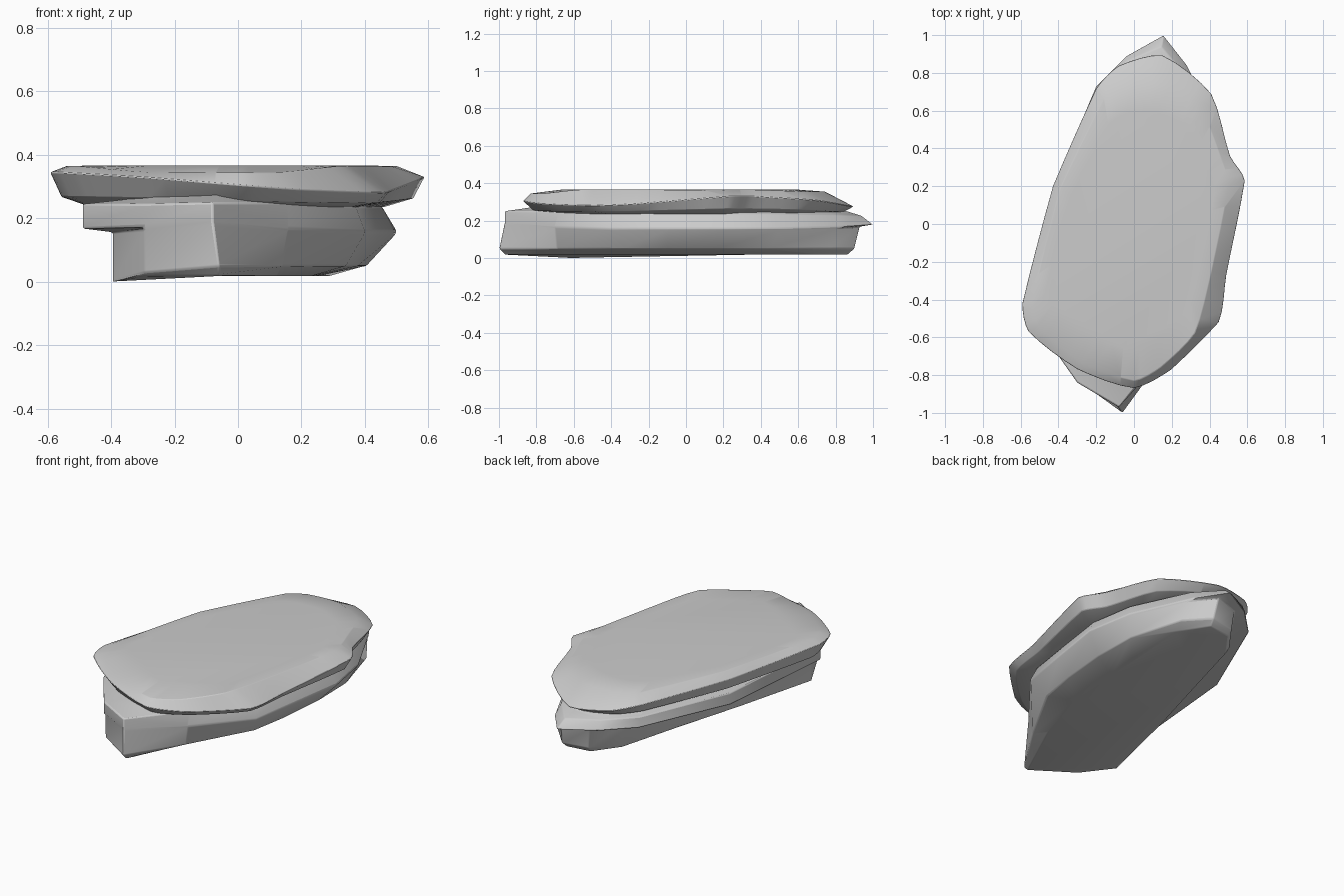
import bpy, bmesh
from mathutils import Vector

if "Cube" in bpy.data.objects:
    bpy.data.objects.remove(bpy.data.objects["Cube"])

# Outlines run anticlockwise from the front tip; all share 14 points
FOOT = [(-.06, -1, .05), (.14, -.69, .05), (.34, -.33, .05), (.38, -.1, .05),
        (.405, .18, .05), (.4, .45, .05), (.31, .77, .05), (.19, .9, .05),
        (.04, .87, .05), (-.07, .72, .04), (-.17, .35, .03), (-.29, -.12, .015),
        (-.395, -.62, 0), (-.295, -.83, .03)]
LEDGE = [(-.08, -.97, .19), (.16, -.7, .17), (.4, -.4, .16), (.45, -.1, .16),
         (.5, .22, .16), (.45, .5, .16), (.28, .84, .17), (.155, 1, .18),
         (-.04, .89, .18), (-.2, .73, .18), (-.43, .19, .175), (-.46, -.2, .17),
         (-.49, -.57, .168), (-.3, -.84, .175)]
SLAB = [(0, -.87, .305), (.2, -.77, .29), (.45, -.52, .28), (.49, -.27, .29),
        (.588, .23, .33), (.51, .36, .33), (.41, .69, .31), (.15, .895, .275),
        (-.08, .84, .29), (-.2, .72, .31), (-.43, .2, .33), (-.592, -.42, .345),
        (-.56, -.57, .345), (-.3, -.77, .33)]
PLATE = [(0, -.83), (.14, -.76), (.32, -.58), (.41, -.25), (.5, .2), (.45, .38),
         (.34, .64), (.14, .74), (-.05, .73), (-.16, .66), (-.39, .19),
         (-.54, -.41), (-.51, -.54), (-.28, -.73)]


def ring(pts, scale=1.0, z=None):
    """Scaled copy of an outline, optionally flattened to z."""
    return [Vector((p[0] * scale, p[1] * scale, p[2] if z is None else z))
            for p in pts]


def rounded(pts, steps=4):
    """Interpolate an outline with gentle curves that keep its corners."""
    n, out = len(pts), []
    for i in range(n):
        a, b, c, d = (pts[(i + k) % n] for k in (-1, 0, 1, 2))
        size = (c - b).length
        m0 = (c - a).normalized() * size * .8
        m1 = (d - b).normalized() * size * .8
        for s in range(steps):
            t = s / steps
            out.append(b * (2*t**3 - 3*t*t + 1) + m0 * (t**3 - 2*t*t + t)
                       + c * (3*t*t - 2*t**3) + m1 * (t**3 - t*t))
    # long straight sides stay straighter by blending with the plain polygon
    flat = [pts[i].lerp(pts[(i + 1) % n], s / steps)
            for i in range(n) for s in range(steps)]
    return [f.lerp(o, .75 if (pts[i // steps] - pts[(i // steps + 1) % n]).length < .35
                   else .3) for i, (f, o) in enumerate(zip(flat, out))]


def loft(name, rings, bevel):
    bm = bmesh.new()
    loops = [[bm.verts.new(p) for p in r] for r in rings]
    n = len(loops[0])
    for a, b in zip(loops, loops[1:]):
        for i in range(n):
            j = (i + 1) % n
            bm.faces.new((a[i], a[j], b[j], b[i]))
    bm.faces.new(loops[0][::-1])
    bm.faces.new(loops[-1])
    bmesh.ops.recalc_face_normals(bm, faces=bm.faces)
    mesh = bpy.data.meshes.new(name)
    bm.to_mesh(mesh)
    bm.free()
    ob = bpy.data.objects.new(name, mesh)
    bpy.context.collection.objects.link(ob)
    mod = ob.modifiers.new("worn_edges", 'BEVEL')
    mod.width, mod.segments = bevel, 2
    mod.limit_method, mod.angle_limit = 'ANGLE', 0.5
    bpy.ops.object.select_all(action='DESELECT')
    ob.select_set(True)
    bpy.context.view_layer.objects.active = ob
    bpy.ops.object.shade_smooth_by_angle(angle=0.7)
    return ob


# Lower rock: flares out on the right, steps out under a ledge on the left
flare = [.9, .9, .95, .95, .95, .9, .7, .3, .2, .1, .1, .1, 0, .1]
wall_top = [Vector((f[0] + (l[0] - f[0]) * k, f[1] + (l[1] - f[1]) * k, l[2] - .012))
            for f, l, k in zip(FOOT, LEDGE, flare)]
sole = [Vector((p[0] * s, p[1] * s, min(p[2], .018)))
        for p, s in zip(FOOT, [.97, .85, .68, .64, .62, .72, .92, .96,
                               .97, .97, .97, 1, 1, .98])]
lip = [Vector((p[0] * s, p[1] * s, z)) for p, s, z in zip(
    LEDGE, [1, .97, .93, .92, .91, .92, .95, .94, .97, .98, .98, 1, 1, 1],
    [.25, .25, .235, .235, .235, .235, .23, .225, .235, .24, .24, .245, .245, .245])]
neck = ring(LEDGE, .86, .25)
for i in (0, 1, 13):
    neck[i].z = .27
loft("lower_rock", [sole, ring(FOOT), wall_top, ring(LEDGE), lip,
                    neck, ring(LEDGE, .78, .29)], .006)

# Upper slab: tapered underside, wide rim and flat top plate
plate = [Vector((x, y, .345 if y < -.7 else .365 if y < .5 else .355))
         for x, y in PLATE]
crown = [Vector((p.x * .85, p.y * .8, .366)) for p in plate]
belly = [Vector((p.x * .94, p.y * .94, .248 + (p.z - .28) * .3)) for p in ring(SLAB)]
loft("upper_slab", [rounded(r) for r in
                    (ring(SLAB, .78, .235), belly, ring(SLAB), plate, crown)], .004)
